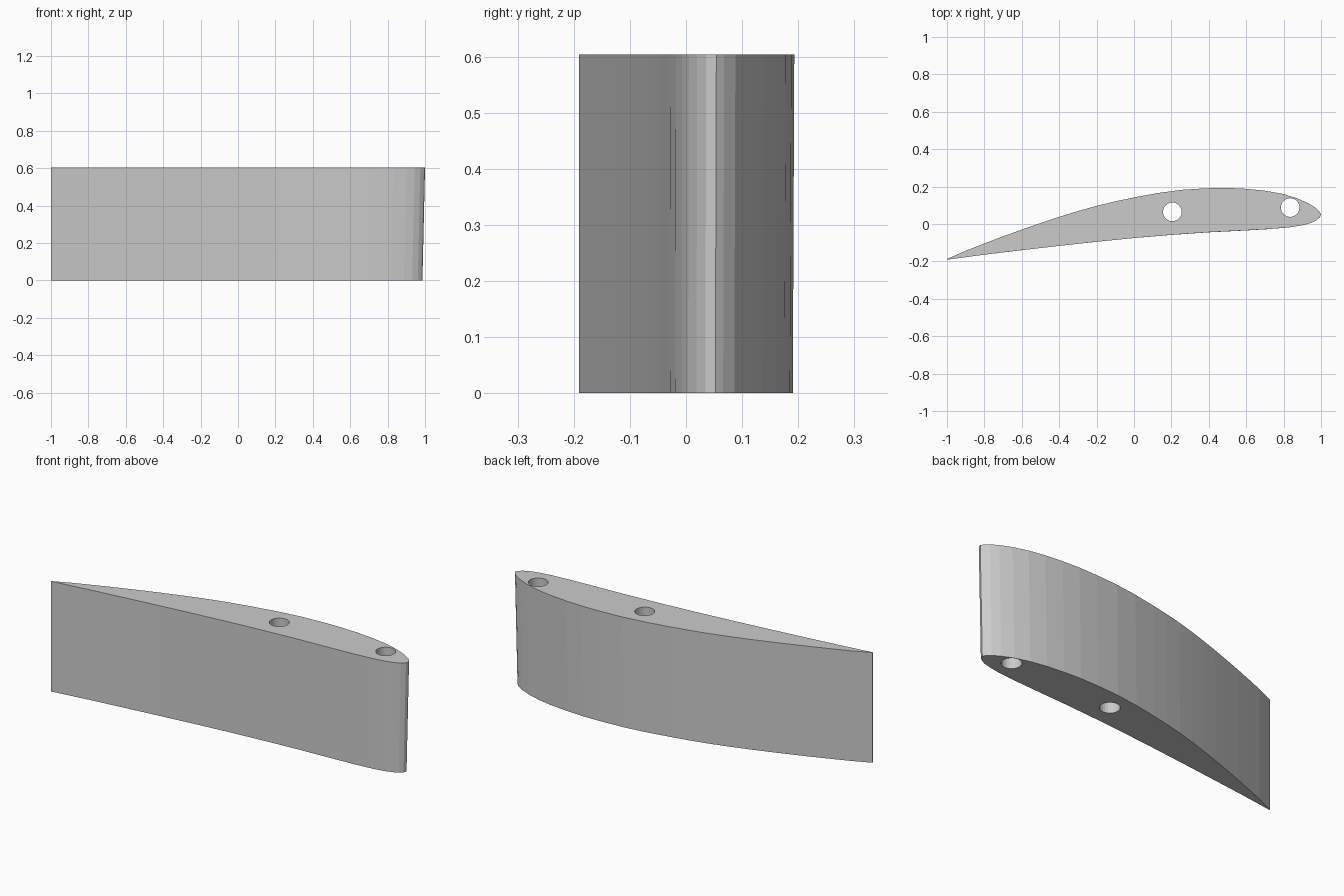
import bpy
import bmesh

HEIGHT = 0.604
BOTTOM_SCALE = 0.993  # slight taper towards the trailing edge

# Wing section: upper side from tail to nose, then lower side back to the tail
UPPER = [(-1, -0.187), (-0.9, -0.143), (-0.8, -0.104), (-0.7, -0.066), (-0.6, -0.03),
         (-0.5, 0.005), (-0.4, 0.038), (-0.3, 0.069), (-0.2, 0.097), (-0.1, 0.121),
         (0, 0.142), (0.13, 0.166), (0.26, 0.183), (0.39, 0.191), (0.5, 0.193),
         (0.6, 0.188), (0.7, 0.178), (0.79, 0.162), (0.87, 0.138), (0.93, 0.112),
         (0.97, 0.088), (0.99, 0.068)]
LOWER = [(1, 0.054), (0.994, 0.036), (0.975, 0.02), (0.945, 0.005), (0.9, -0.007),
         (0.83, -0.018), (0.72, -0.027), (0.6, -0.034), (0.4, -0.044), (0.2, -0.058),
         (0, -0.075), (-0.2, -0.095), (-0.4, -0.117), (-0.6, -0.14), (-0.8, -0.164),
         (-1, -0.191)]
HOLES = [(0.205, 0.065), (0.835, 0.088)]
HOLE_RADIUS = 0.05

cube = bpy.data.objects.get("Cube")
if cube:
    bpy.data.objects.remove(cube, do_unlink=True)

grey = bpy.data.materials.new("light_grey")
grey.use_nodes = True
colour = (0.6, 0.6, 0.6, 1)
grey.diffuse_color = colour
grey.node_tree.nodes["Principled BSDF"].inputs["Base Color"].default_value = colour

# Wing body: loft between the bottom and top sections
bm = bmesh.new()
tail_x, tail_y = LOWER[-1]
section = UPPER + LOWER


def ring(scale, z):
    return [bm.verts.new((tail_x + (x - tail_x) * scale,
                          tail_y + (y - tail_y) * scale, z)) for x, y in section]


bottom, top = ring(BOTTOM_SCALE, 0), ring(1, HEIGHT)
bm.faces.new(bottom)
bm.faces.new(top)
for i in range(len(section)):
    j = (i + 1) % len(section)
    bm.faces.new((bottom[i], bottom[j], top[j], top[i]))
bmesh.ops.recalc_face_normals(bm, faces=bm.faces)
mesh = bpy.data.meshes.new("wing_section")
bm.to_mesh(mesh)
bm.free()
mesh.materials.append(grey)
wing = bpy.data.objects.new("wing_section", mesh)
bpy.context.collection.objects.link(wing)

# Spar holes cut straight through the body
for x, y in HOLES:
    bpy.ops.mesh.primitive_cylinder_add(vertices=24, radius=HOLE_RADIUS, depth=HEIGHT * 2,
                                        location=(x, y, HEIGHT / 2))
    cutter = bpy.context.object
    cutter.name = "spar_hole_cutter"
    cutter.hide_render = True
    cutter.data.materials.append(grey)
    cut = wing.modifiers.new("spar_hole", "BOOLEAN")
    cut.operation = "DIFFERENCE"
    cut.solver = "EXACT"
    cut.object = cutter
    bpy.context.view_layer.objects.active = wing
    bpy.ops.object.modifier_apply(modifier=cut.name)
    bpy.data.objects.remove(cutter, do_unlink=True)
